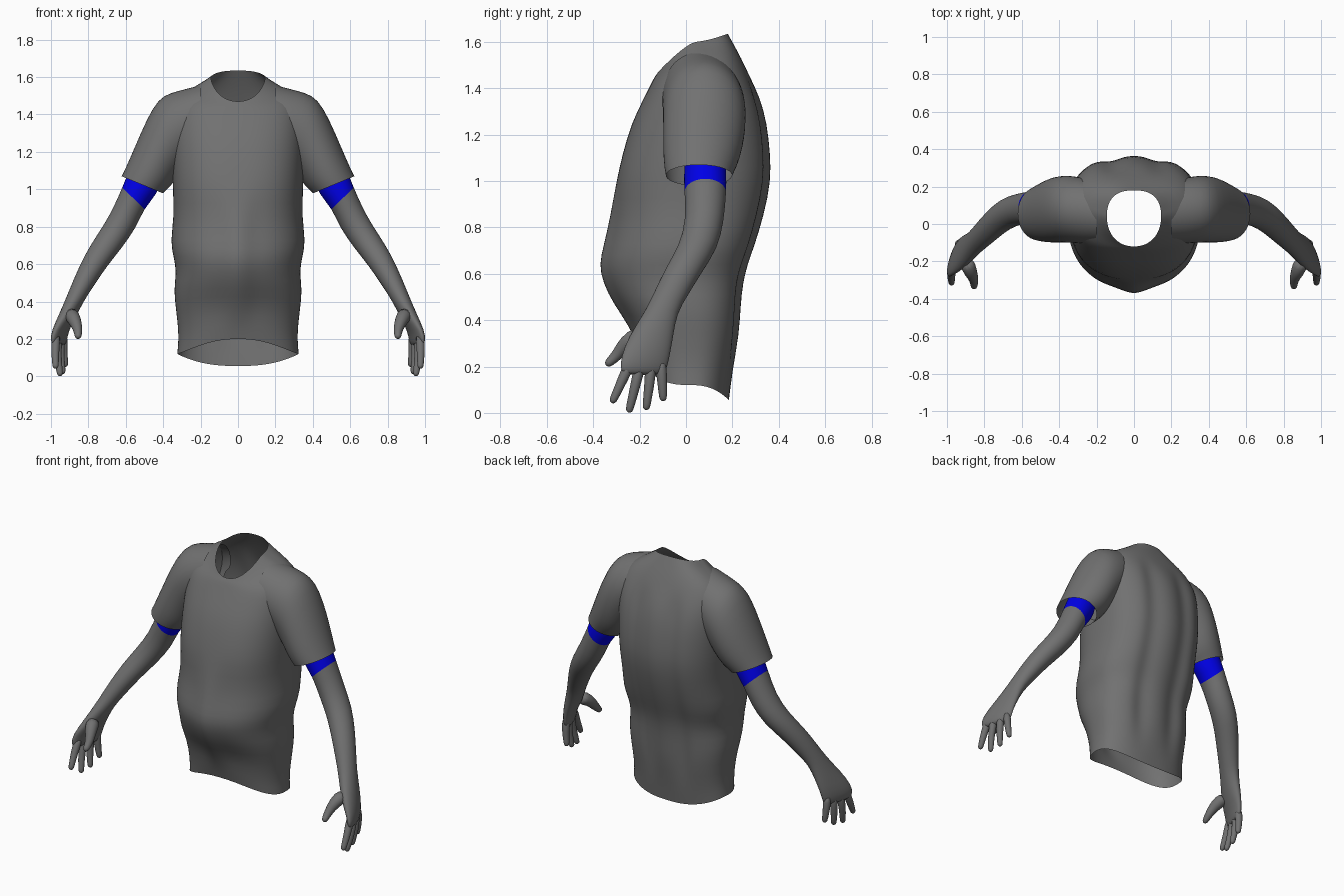
import bpy, bmesh, math
from mathutils import Vector

if "Cube" in bpy.data.objects:
    bpy.data.objects.remove(bpy.data.objects["Cube"])


def material(name, rgb):
    m = bpy.data.materials.new(name)
    m.diffuse_color = (*rgb, 1)
    m.use_nodes = True
    m.node_tree.nodes["Principled BSDF"].inputs["Base Color"].default_value = m.diffuse_color
    return m


GREY = material("grey cloth and skin", (0.165, 0.165, 0.165))
BLUE = material("blue band", (0.0, 0.0, 0.8))


def loft(name, rings, cap_start=False, cap_end=False, blue_spans=0, mirror=True, drop=None):
    """Skin equal-length point rings; the first blue_spans spans are blue, faces where drop(centre) holds are left out."""
    bm = bmesh.new()
    rows = [[bm.verts.new(p) for p in ring] for ring in rings]
    n = len(rows[0])
    for r in range(len(rows) - 1):
        for i in range(n):
            j = (i + 1) % n
            f = bm.faces.new((rows[r][i], rows[r][j], rows[r + 1][j], rows[r + 1][i]))
            f.material_index = 1 if r < blue_spans else 0
    if cap_start:
        bm.faces.new(rows[0][::-1])
    if cap_end:
        bm.faces.new(rows[-1])
    bmesh.ops.recalc_face_normals(bm, faces=bm.faces)
    if drop:
        gone = [f for f in bm.faces if drop(f.calc_center_median())]
        bmesh.ops.delete(bm, geom=gone, context='FACES')
    me = bpy.data.meshes.new(name)
    bm.to_mesh(me)
    bm.free()
    me.materials.append(GREY)
    if blue_spans:
        me.materials.append(BLUE)
    me.shade_smooth()
    ob = bpy.data.objects.new(name, me)
    bpy.context.collection.objects.link(ob)
    if mirror:
        ob.modifiers.new("mirror", 'MIRROR').use_clip = False
    s = ob.modifiers.new("smooth", 'SUBSURF')
    s.levels = s.render_levels = 1
    return ob


def spow(v, p):
    return math.copysign(abs(v) ** p, v)


# Shirt body: front z, side z, back z, half width, front y, back y, side y
BODY = [
    (.20, .12, .055, .325, -.18, .185, .02),
    (.27, .21, .18, .315, -.20, .20, .02),
    (.38, .35, .34, .330, -.25, .232, .02),
    (.47, .46, .46, .345, -.315, .238, .01),
    (.56, .56, .56, .328, -.36, .248, .00),
    (.64, .64, .64, .345, -.378, .268, .00),
    (.72, .72, .72, .362, -.358, .298, .02),
    (.85, .85, .85, .342, -.328, .338, .04),
    (1.0, 1.0, 1.0, .348, -.300, .370, .06),
    (1.12, 1.12, 1.12, .352, -.273, .366, .07),
    (1.25, 1.25, 1.25, .355, -.235, .352, .08),
    (1.35, 1.37, 1.36, .350, -.185, .322, .09),
    (1.42, 1.46, 1.45, .335, -.150, .275, .09),
    (1.45, 1.52, 1.53, .285, -.135, .238, .08),
    (1.462, 1.565, 1.59, .200, -.125, .205, .06),
    (1.47, 1.60, 1.635, .145, -.12, .180, .04),
]


def body_ring(zf, zs, zb, w, yf, yb, yc, n=64):
    pts = []
    trunk = w > 0.3 and 0.3 < zs < 1.45
    for i in range(n):
        a = 2 * math.pi * i / n
        c, s = math.cos(a), math.sin(a)
        back = s > 0
        # boxier back and chest, rounder belly and neckline
        box = 0.8 if back or 0.9 < zs < 1.5 else 0.92
        x = w * spow(c, box)
        edge, z_edge = (yb, zb) if back else (yf, zf)
        y = yc + (edge - yc) * abs(s) ** box
        if trunk and back:
            # shallow folds beside the spine
            y -= 0.025 * math.exp(-((abs(x) - 0.12) / 0.06) ** 2) * abs(s)
        elif trunk and zs < 0.95:
            # centre crease of the belly
            y += 0.025 * (1 - math.exp(-(x / 0.07) ** 2)) * abs(s) ** 2
        blend = 1.2 if zs > 1.5 else (2.6 if zs < 0.2 and not back else 2)
        pts.append((x, y, zs + (z_edge - zs) * abs(s) ** blend))
    return pts


# the wall inside each armhole is left open
loft("shirt_body", [body_ring(*r) for r in BODY], mirror=False,
     drop=lambda p: abs(p.x) > 0.31 and 1.13 < p.z < 1.45 and -0.03 < p.y < 0.19)


def limb_ring(xo, zo, xi, zi, y0, y1, turn=0, n=24):
    """Ellipse through an outer and an inner point, spanning y0 to y1; turn swings its front outward."""
    mid = Vector(((xo + xi) / 2, (y0 + y1) / 2, (zo + zi) / 2))
    a = Vector(((xo - xi) / 2, 0, (zo - zi) / 2))
    b = Vector((-turn, 1, 0)) * ((y1 - y0) / 2)
    return [mid + a * math.cos(t) + b * math.sin(t)
            for t in (2 * math.pi * i / n for i in range(n))]


# Shoulder and sleeve: outer x z, inner x z, front y, back y
SLEEVE = [
    (.20, 1.558, .21, 1.22, -.10, .22),
    (.27, 1.540, .25, 1.18, -.105, .245),
    (.36, 1.518, .29, 1.12, -.102, .258),
    (.425, 1.487, .32, 1.07, -.10, .260),
    (.487, 1.38, .345, 1.035, -.10, .255),
    (.555, 1.22, .37, 1.005, -.10, .236),
    (.603, 1.11, .395, .985, -.093, .21),
    (.623, 1.07, .40, .978, -.088, .20),
]
loft("sleeve", [limb_ring(*r) for r in SLEEVE],
     drop=lambda p: p.x < 0.30 and p.z < 1.40 and -0.085 < p.y < 0.225)

# Arm from sleeve to palm, starting with the blue band
ARM = [
    (.57, 1.13, .41, 1.05, -.005, .17),
    (.595, 1.075, .43, .975, -.01, .175),
    (.61, 1.03, .505, .895, -.008, .175),
    (.682, .865, .54, .80, 0, .165),
    (.755, .755, .625, .68, -.03, .14),
    (.82, .65, .70, .59, -.09, .075),
    (.87, .54, .77, .485, -.14, .01),
    (.907, .45, .82, .41, -.18, -.04),
    (.952, .34, .872, .31, -.25, -.055, .15),
    (.985, .25, .918, .24, -.28, -.07, .3),
    (.988, .19, .93, .185, -.285, -.082, .33),
    (.978, .165, .94, .16, -.268, -.10, .33),
]
loft("arm", [limb_ring(*r) for r in ARM], cap_end=True, blue_spans=2)


def finger(name, path, radii, n=12):
    pts = [Vector(p) for p in path]
    # rounded tip
    d = (pts[-1] - pts[-2]).normalized()
    r = radii[-1]
    tip = pts[-1]
    pts[-1] = tip - d * r
    pts += [tip - d * r * 0.4, tip]
    radii = list(radii) + [r * 0.8, r * 0.25]
    rings = []
    for k, p in enumerate(pts):
        t = (pts[min(k + 1, len(pts) - 1)] - pts[max(k - 1, 0)]).normalized()
        u = t.cross(Vector((0, 1, 0))).normalized()
        v = t.cross(u)
        rings.append([p + (u * math.cos(a) + v * math.sin(a)) * radii[k]
                      for a in (2 * math.pi * i / n for i in range(n))])
    loft(name, rings, cap_start=True, cap_end=True)


# Fingers and thumb: base, knuckle, tip
R = (.028, .022, .018)
finger("index_finger", [(.972, -.235, .23), (.978, -.275, .14), (.975, -.32, .042)], R)
finger("middle_finger", [(.962, -.195, .22), (.968, -.218, .12), (.95, -.247, .001)], R)
finger("ring_finger", [(.948, -.15, .22), (.952, -.158, .12), (.936, -.173, .012)], R)
finger("little_finger", [(.934, -.11, .23), (.935, -.103, .14), (.922, -.098, .05)], R)
finger("thumb", [(.90, -.19, .34), (.872, -.262, .30), (.855, -.295, .25), (.855, -.345, .205)],
       (.048, .036, .026, .02))
